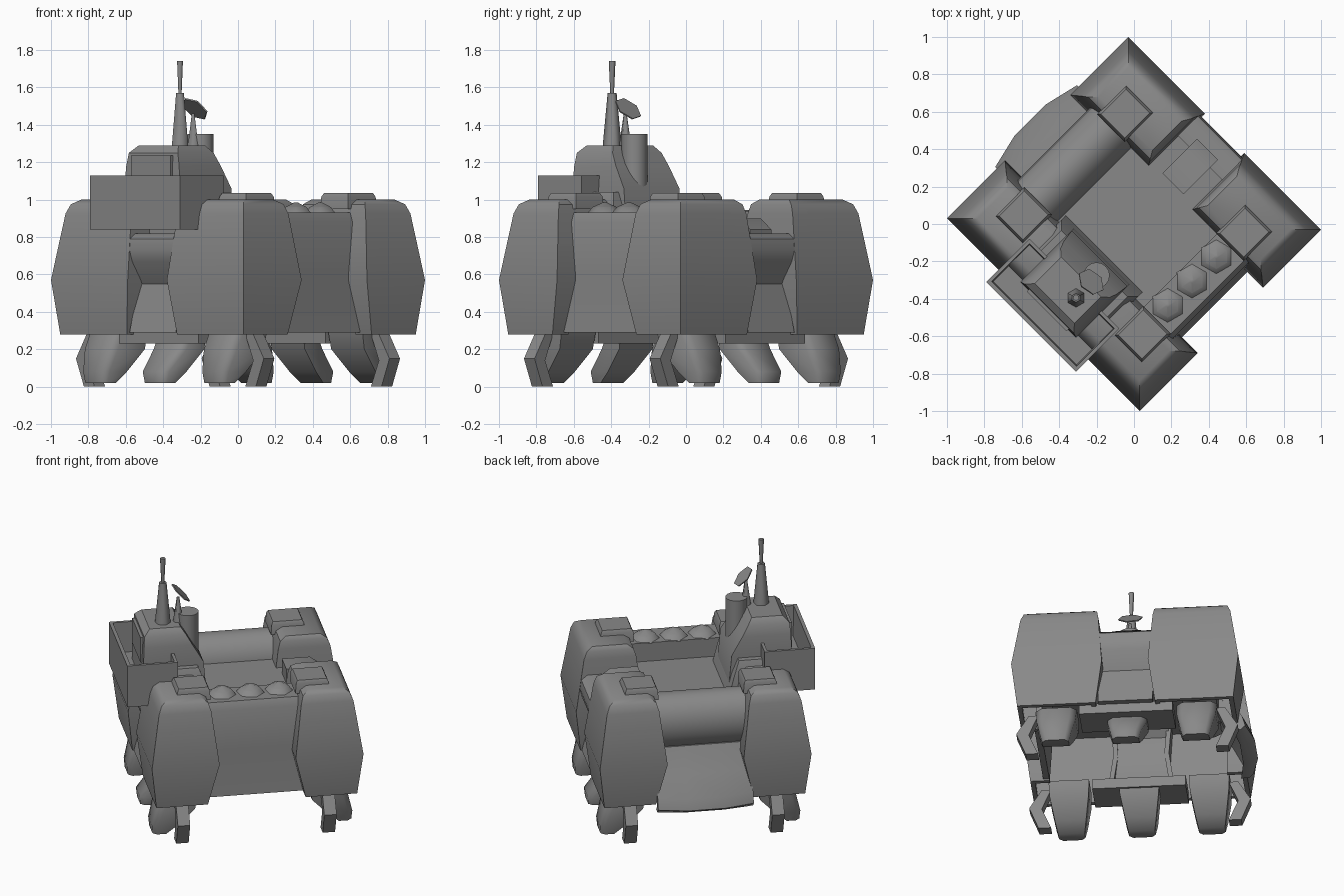
import bpy, bmesh, math
from mathutils import Matrix, Vector

cube = bpy.data.objects.get("Cube")
if cube:
    bpy.data.objects.remove(cube)

grey = bpy.data.materials.new("plain_grey")
grey.use_nodes = True
grey.diffuse_color = (0.25, 0.25, 0.25, 1)
grey.node_tree.nodes["Principled BSDF"].inputs["Base Color"].default_value = grey.diffuse_color

TURN = Matrix.Rotation(math.pi / 4, 4, 'Z')   # the whole building stands diagonally
BOTH = (-1, 1)


def finish(name, bm, turn=True, angle=40):
    bmesh.ops.recalc_face_normals(bm, faces=bm.faces)
    if turn:
        bm.transform(TURN)
    mesh = bpy.data.meshes.new(name)
    bm.to_mesh(mesh)
    bm.free()
    mesh.materials.append(grey)
    ob = bpy.data.objects.new(name, mesh)
    bpy.context.scene.collection.objects.link(ob)
    bpy.ops.object.select_all(action='DESELECT')
    ob.select_set(True)
    bpy.context.view_layer.objects.active = ob
    bpy.ops.object.shade_smooth_by_angle(angle=math.radians(angle))


def loft(name, rings, sx=1, sy=1, angle=40):
    """Skin a list of equal-length point rings and cap both ends."""
    bm = bmesh.new()
    rows = [[bm.verts.new((x * sx, y * sy, z)) for x, y, z in r] for r in rings]
    n = len(rows[0])
    for a, b in zip(rows, rows[1:]):
        for i in range(n):
            j = (i + 1) % n
            bm.faces.new((a[i], a[j], b[j], b[i]))
    bm.faces.new(rows[0])
    bm.faces.new(rows[-1])
    finish(name, bm, angle=angle)


def rect(x0, x1, y0, y1, z):
    return [(x0, y0, z), (x1, y0, z), (x1, y1, z), (x0, y1, z)]


def box(name, x0, x1, y0, y1, z0, z1, sx=1, sy=1):
    loft(name, [rect(x0, x1, y0, y1, z) for z in (z0, z1)], sx, sy)


def along_x(name, profile, x0, x1, sx=1, sy=1):
    loft(name, [[(x, y, z) for y, z in profile] for x in (x0, x1)], sx, sy)


def along_y(name, profile, y0, y1, sx=1, sy=1):
    loft(name, [[(x, y, z) for x, z in profile] for y in (y0, y1)], sx, sy)


def cone(name, x, y, z0, z1, r0, r1, sides, tilt=None, angle=40):
    bm = bmesh.new()
    bmesh.ops.create_cone(bm, cap_ends=True, segments=sides, radius1=r0, radius2=r1, depth=z1 - z0)
    if tilt:
        bm.transform(Vector((0, 0, 1)).rotation_difference(Vector(tilt)).to_matrix().to_4x4())
    bm.transform(Matrix.Translation((x, y, (z0 + z1) / 2)))
    finish(name, bm, turn=False, angle=angle)


# Courtyard deck, open underneath
box("deck", -.6, .6, -.55, .5, .76, .8)


def shell_ring(z, out, inn):
    """Outline of a hollow corner wall, wrapping into the gaps on both sides."""
    x0, x1, y0, y1, t = .247 + inn, .686 - out, .148 + inn * .6, .728 - out, .03
    path = [(.53, y0), (x1, y0), (x1, y1), (x0, y1), (x0, .57),
            (x0 + t, .57), (x0 + t, y1 - t), (x1 - t, y1 - t), (x1 - t, y0 + t), (.53, y0 + t)]
    return [(x, y, z) for x, y in path]


# Corner pillars with caps and chevron legs
for sx in BOTH:
    for sy in BOTH:
        tag = ("right" if sx < 0 else "left") + ("_front" if sy < 0 else "_back")
        loft("pillar_wall_" + tag, [shell_ring(*r) for r in
                                    ((.28, .035, .07), (.57, 0, 0), (.79, .034, .028))], sx, sy)
        loft("pillar_top_" + tag, [rect(.247 + inn, .686 - out, .148 + inn * .6, .728 - out, z)
                                   for z, out, inn in ((.76, .03, .024), (.79, .034, .028), (.925, .055, .045),
                                                       (.975, .075, .06), (1, .115, .1))], sx, sy)
        loft("pillar_cap_" + tag, [rect(.275, .5, .345, .555, .95), rect(.28, .49, .35, .55, 1.015),
                                   rect(.29, .48, .36, .54, 1.035)], sx, sy)
        along_x("chevron_leg_" + tag, [(.57, .28), (.63, .28), (.71, .15), (.65, 0), (.57, 0), (.63, .14)],
                .435, .515, sx, sy)


def scoop_ring(x0, x1, y, half, z):
    """Rounded on the outer side, flat on the inner side."""
    c = .3 * half
    return [(x0, y - half, z), (x1 - c, y - half, z), (x1, y - half + c, z),
            (x1, y + half - c, z), (x1 - c, y + half, z), (x0, y + half, z)]


# Scoop feet: three along each end, the middle one leaning further
for sx in BOTH:
    for y, top in ((-.45, .57), (0, .5), (.45, .57)):
        loft("scoop_foot", [scoop_ring(.36, top, y, .13, .3), scoop_ring(.38, top + .05, y, .125, .2),
                            scoop_ring(.49, .65, y, .1, .08), scoop_ring(.56, .645, y, .085, .02)], sx, angle=50)
    box("base_plate", .36, .6, -.3, .3, .23, .3, sx)
    # Waisted end wall with a rounded lip between the pillars
    along_y("end_wall", [(.645, .29), (.61, .42), (.575, .55), (.645, .67), (.66, .73), (.65, .79), (.61, .82),
                         (.5, .82), (.5, .76), (.56, .7), (.535, .55), (.57, .42), (.605, .29)],
            -.175, .175, sx)

# Wall carrying three hexagonal domes
along_x("dome_wall", [(-.61, .29), (-.585, .6), (-.58, .88), (-.555, .93), (-.35, .93), (-.35, .77),
                      (-.54, .77), (-.57, .29)], -.34, .34)
for d in (-.13, 0, .13):
    cone("hex_dome", .31 + d, -.305 + d, .925, .96, .095, .065, 6, angle=60)
    cone("hex_dome_tip", .31 + d, -.305 + d, .96, .985, .065, .01, 6, angle=60)

# Storage drum and faceted apron below it
drum = [(.45 + .155 * math.cos(a), .755 + .19 * math.sin(a))
        for a in (2 * math.pi * i / 24 for i in range(24))]
along_x("drum", drum, -.36, .36)


def apron_ring(reach, bulge, z):
    front = [(-.31, reach), (-.12, reach + bulge), (.12, reach + bulge), (.31, reach)]
    return [(x, y, z) for x, y in front + [(x, y - .05) for x, y in reversed(front)]]


loft("apron", [apron_ring(.71, .03, .23), apron_ring(.74, .045, .26), apron_ring(.72, .04, .33),
               apron_ring(.64, .02, .46), apron_ring(.57, 0, .62)])

# Vent block on the deck edge
along_y("vent_block", [(.3, .78), (.3, .9), (.48, .9), (.56, .84), (.56, .78)], -.075, .085)

# Entrance hood, hollow from above
loft("hood", [rect(-.778, -.45, -.34, .34, .84), rect(-.778, -.45, -.34, .34, 1.13),
              rect(-.755, -.47, -.32, .32, 1.13), rect(-.75, -.48, -.315, .315, .92)], angle=80)

# Control tower
loft("tower", [rect(-.65, -.24, -.21, .21, .84), rect(-.65, -.26, -.21, .21, 1.06),
               rect(-.645, -.33, -.2, .2, 1.18), rect(-.64, -.37, -.185, .185, 1.25),
               rect(-.6, -.4, -.15, .15, 1.29)])
box("tower_window", -.66, -.6, -.15, .15, 1.06, 1.235)
loft("tower_base", [rect(-.5, -.22, -.29, .29, .78), rect(-.5, -.26, -.29, .29, .94),
                    rect(-.46, -.3, -.25, .25, 1.04)])

# Rooftop equipment
cone("chimney", -.2, -.275, 1.05, 1.35, .07, .07, 16)
cone("mast", -.31, -.395, 1.27, 1.57, .052, .024, 6, angle=65)
cone("aerial", -.31, -.395, 1.57, 1.74, .01, .018, 6, angle=65)
cone("dish_post", -.24, -.325, 1.2, 1.46, .045, .008, 6, angle=65)
cone("dish", -.23, -.31, 1.481, 1.489, .078, .08, 6, (.5, .5, .7))
